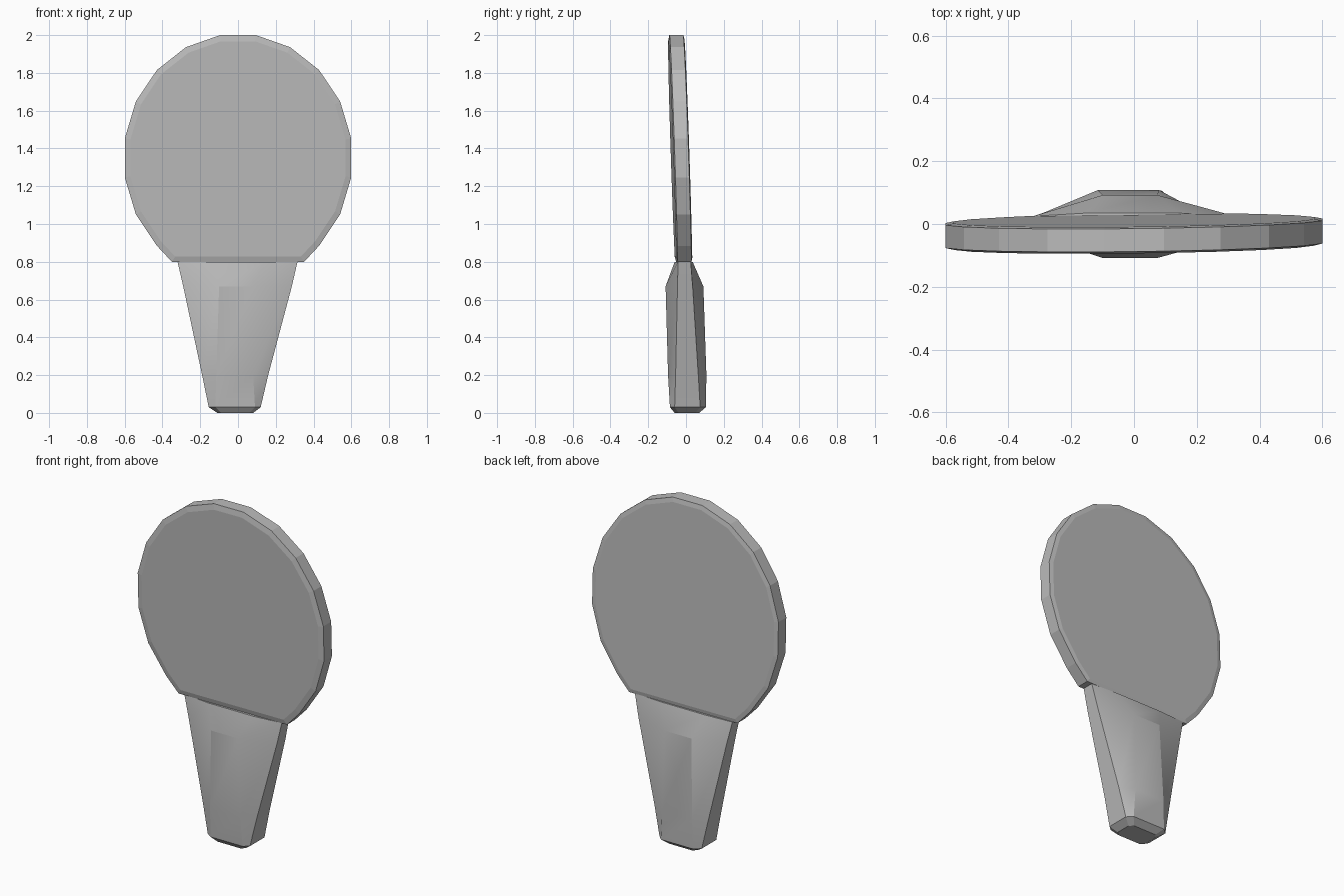
import bpy
import bmesh
from math import cos, sin, radians

cube = bpy.data.objects.get("Cube")
if cube:
    bpy.data.objects.remove(cube)

grey = bpy.data.materials.new("plain grey")
grey.use_nodes = True
colour = (0.5, 0.5, 0.5, 1)
grey.diffuse_color = colour
grey.node_tree.nodes["Principled BSDF"].inputs["Base Color"].default_value = colour


def loft(name, rings):
    """Skin a stack of equal-length rings and cap both ends."""
    bm = bmesh.new()
    loops = [[bm.verts.new(p) for p in ring] for ring in rings]
    for a, b in zip(loops, loops[1:]):
        for i in range(len(a)):
            j = (i + 1) % len(a)
            bm.faces.new((a[i], a[j], b[j], b[i]))
    bm.faces.new(loops[0])
    bm.faces.new(loops[-1])
    bmesh.ops.recalc_face_normals(bm, faces=bm.faces)
    mesh = bpy.data.meshes.new(name)
    bm.to_mesh(mesh)
    bm.free()
    mesh.materials.append(grey)
    obj = bpy.data.objects.new(name, mesh)
    bpy.context.collection.objects.link(obj)
    return obj


# Blade: a faceted round cut straight at the bottom, leaning slightly forward
outline = [(0.607 * cos(radians(a)), 1.35 + 0.658 * sin(radians(a)))
           for a in range(-45, 226, 18)]
outline += [(-0.35, 0.8), (0.35, 0.8)]


def blade_ring(scale, offset):
    ring = []
    for x, z in outline:
        x, z = x * scale, 1.35 + (z - 1.35) * scale
        ring.append((x, -0.012 - 0.033 * (z - 0.8) + 0.012 * x + offset, z))
    return ring


loft("blade", [blade_ring(0.95, -0.043), blade_ring(1, -0.036),
               blade_ring(1, 0.037), blade_ring(0.96, 0.042)])


# Handle: tapering eight-sided grip, thin where it meets the blade
def handle_ring(z, left, right, side_front, side_back, flat_l, flat_r, front, back):
    return [(left, side_front, z), (flat_l, front, z), (flat_r, front, z),
            (right, side_front, z), (right, side_back, z), (flat_r, back, z),
            (flat_l, back, z), (left, side_back, z)]


handle = loft("handle", [
    handle_ring(0.00, -0.11, 0.08, -0.04, 0.05, -0.09, 0.06, -0.06, 0.07),
    handle_ring(0.03, -0.155, 0.12, -0.06, 0.075, -0.12, 0.09, -0.085, 0.105),
    handle_ring(0.20, -0.19, 0.16, -0.055, 0.065, -0.115, 0.08, -0.095, 0.108),
    handle_ring(0.67, -0.29, 0.285, -0.045, 0.035, -0.10, 0.075, -0.108, 0.092),
    handle_ring(0.80, -0.32, 0.315, -0.042, 0.025, -0.15, 0.14, -0.06, 0.035),
])

# Soft shading on the grip, crisp facets on the blade
bpy.ops.object.select_all(action="DESELECT")
handle.select_set(True)
bpy.context.view_layer.objects.active = handle
bpy.ops.object.shade_smooth_by_angle(angle=radians(20))
